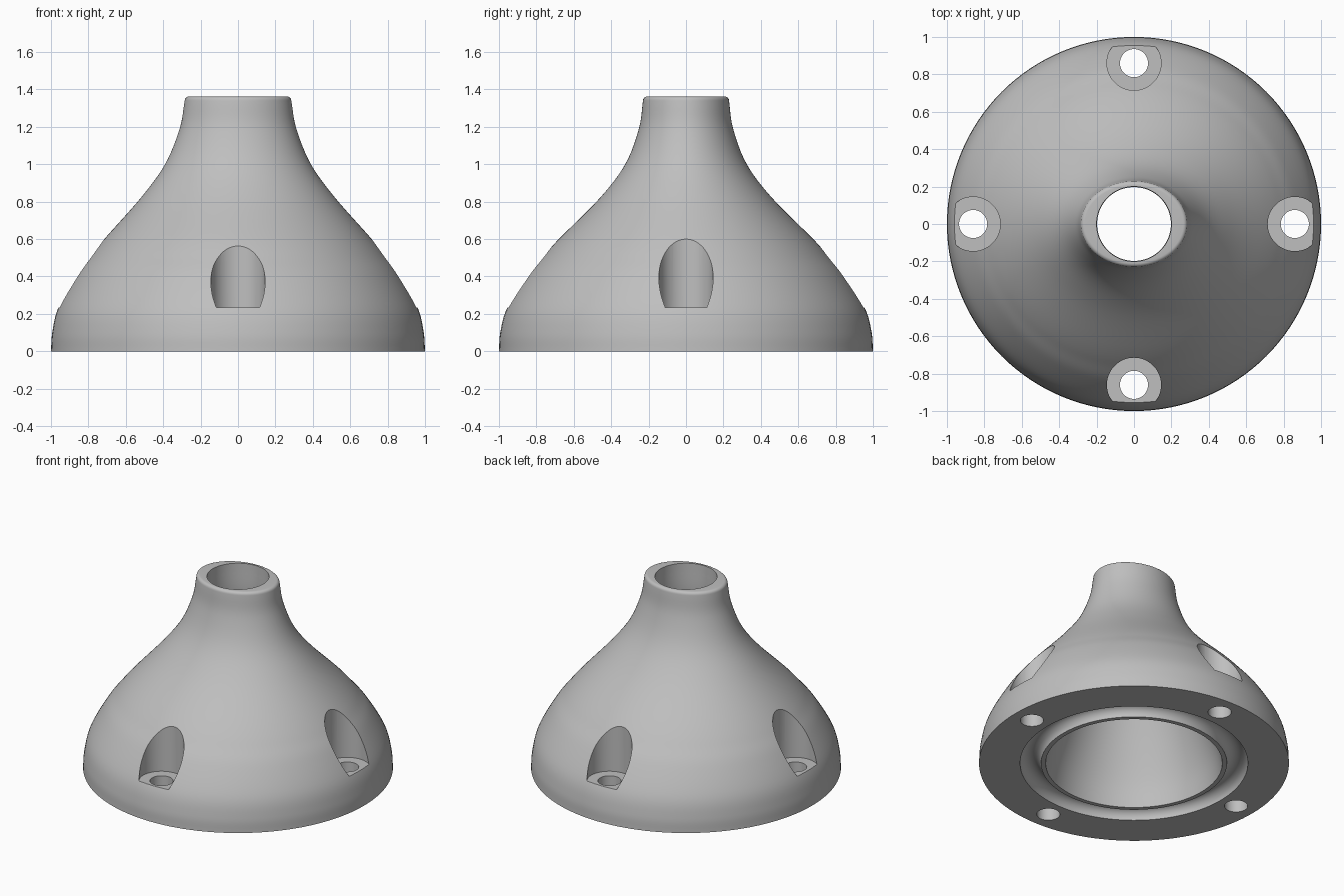
import bpy, bmesh, math
from mathutils import Vector

if "Cube" in bpy.data.objects:
    bpy.data.objects.remove(bpy.data.objects["Cube"], do_unlink=True)

SEGMENTS = 128

grey = bpy.data.materials.new("light grey")
grey.use_nodes = True
colour = (0.52, 0.52, 0.52, 1)
grey.diffuse_color = colour
grey.node_tree.nodes["Principled BSDF"].inputs["Base Color"].default_value = colour


def smooth_path(points, steps=6):
    """Catmull-Rom curve through the points."""
    pts = [Vector(p) for p in points]
    pts = [2 * pts[0] - pts[1]] + pts + [2 * pts[-1] - pts[-2]]
    path = []
    for a, b, c, d in zip(pts, pts[1:], pts[2:], pts[3:]):
        for i in range(steps):
            t = i / steps
            path.append(0.5 * (2 * b + (c - a) * t + (2 * a - 5 * b + 4 * c - d) * t ** 2
                               + (3 * b - a - 3 * c + d) * t ** 3))
    return path + [pts[-2]]


def add_object(name, bm):
    bmesh.ops.recalc_face_normals(bm, faces=bm.faces)
    mesh = bpy.data.meshes.new(name)
    bm.to_mesh(mesh)
    bm.free()
    mesh.materials.append(grey)
    obj = bpy.data.objects.new(name, mesh)
    bpy.context.collection.objects.link(obj)
    return obj


# Outer skin: half width, half depth, height; round base blends to an oval neck
skin = smooth_path([
    (1, 1, 0), (0.993, 0.993, 0.1), (0.962, 0.957, 0.23), (0.87, 0.853, 0.4),
    (0.797, 0.77, 0.5), (0.715, 0.68, 0.6), (0.52, 0.46, 0.82), (0.39, 0.325, 1.0),
    (0.312, 0.252, 1.19), (0.285, 0.23, 1.34)])

# Rounded rim at the top of the neck
rim = []
for i in range(1, 6):
    a = math.pi / 2 * i / 5
    inset = 0.022 * (1 - math.cos(a))
    rim.append(Vector((0.285 - inset, 0.23 - inset, 1.34 + 0.022 * math.sin(a))))

# Bell-shaped bore, from the neck down
bore = smooth_path([(r, r, z) for r, z in (
    (0.2, 1.362), (0.2, 1.15), (0.235, 0.95), (0.33, 0.7),
    (0.445, 0.42), (0.53, 0.18), (0.57, 0))])

# Half-round seal groove in the underside
groove = []
for i in range(17):
    a = math.pi * i / 16
    r = 0.6675 - 0.0675 * math.cos(a)
    groove.append(Vector((r, r, 0.0675 * math.sin(a))))

# Hollow body
bm = bmesh.new()
rings = []
for rx, ry, z in skin + rim + bore + groove:
    rings.append([bm.verts.new((rx * math.cos(t), ry * math.sin(t), z))
                  for t in (math.tau * k / SEGMENTS for k in range(SEGMENTS))])
for lower, upper in zip(rings, rings[1:] + rings[:1]):
    for k in range(SEGMENTS):
        n = (k + 1) % SEGMENTS
        bm.faces.new((lower[k], lower[n], upper[n], upper[k]))
body = add_object("bell_body", bm)


# Screw pockets and holes, four around the base
def cylinder(name, radius, bottom, top, angle):
    bm = bmesh.new()
    bmesh.ops.create_cone(bm, cap_ends=True, segments=64, radius1=radius,
                          radius2=radius, depth=top - bottom)
    centre = Vector((0.86 * math.cos(angle), 0.86 * math.sin(angle), (top + bottom) / 2))
    bmesh.ops.translate(bm, verts=bm.verts, vec=centre)
    obj = add_object(name, bm)
    obj.hide_render = True
    return obj


bpy.context.view_layer.objects.active = body
for i in range(4):
    angle = i * math.pi / 2
    for cutter in (cylinder("screw_pocket_cutter", 0.145, 0.235, 1.0, angle),
                   cylinder("screw_hole_cutter", 0.075, -0.1, 0.5, angle)):
        cut = body.modifiers.new("cut", "BOOLEAN")
        cut.operation = "DIFFERENCE"
        cut.solver = "EXACT"
        cut.object = cutter
        bpy.ops.object.modifier_apply(modifier=cut.name)
        bpy.data.objects.remove(cutter, do_unlink=True)

# Smooth shading with crisp cut edges
bpy.ops.object.select_all(action="DESELECT")
body.select_set(True)
bpy.ops.object.shade_smooth_by_angle(angle=math.radians(35))
